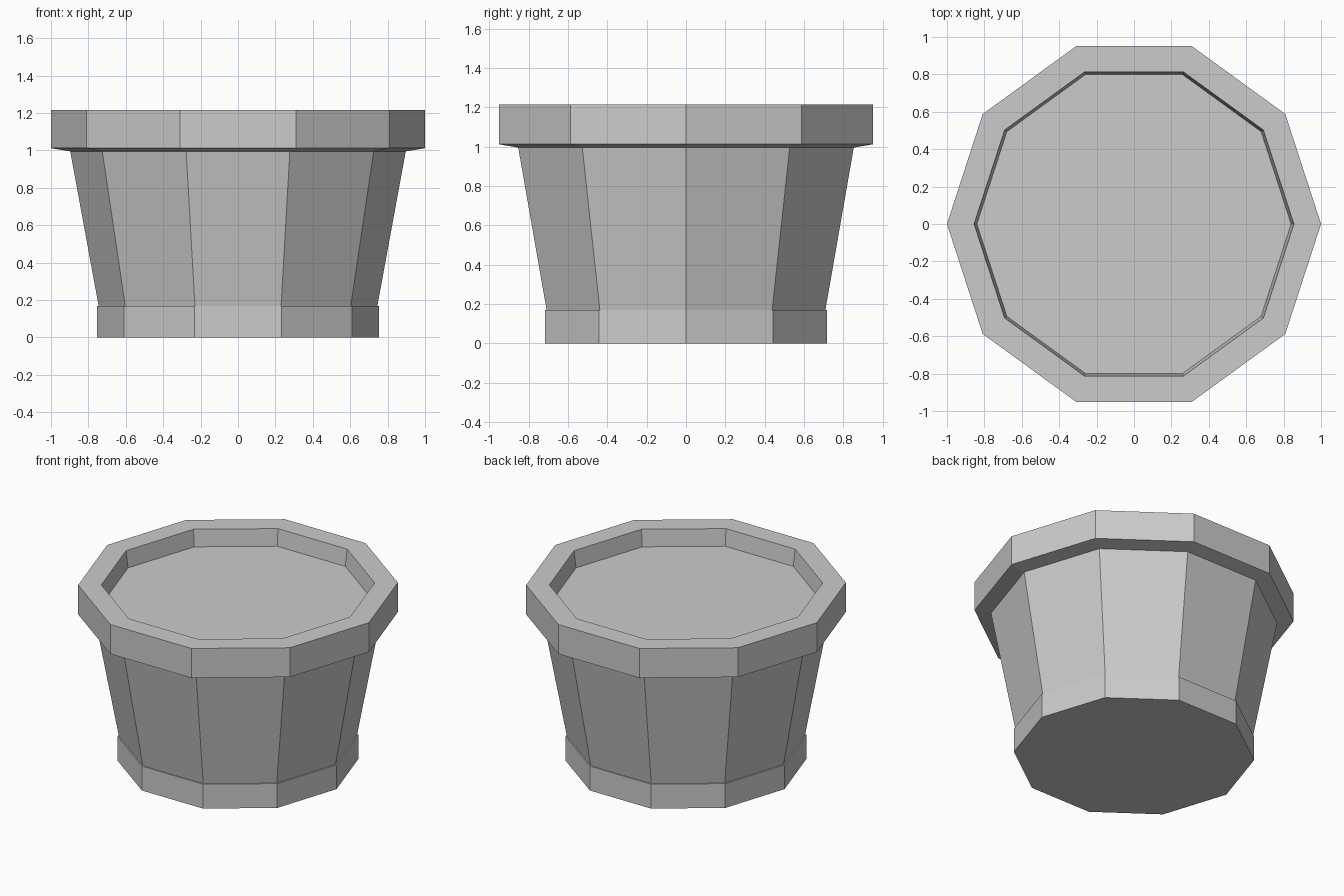
import bpy
import bmesh
from math import cos, sin, tau

cube = bpy.data.objects.get("Cube")
if cube:
    bpy.data.objects.remove(cube, do_unlink=True)

SIDES = 10

grey = bpy.data.materials.new("plain grey")
grey.use_nodes = True
colour = (0.6, 0.6, 0.6, 1)
grey.diffuse_color = colour
grey.node_tree.nodes["Principled BSDF"].inputs["Base Color"].default_value = colour


def lathe(name, profile):
    """Turn a (radius, height) profile into a closed, flat-sided solid."""
    bm = bmesh.new()
    rings = [[bm.verts.new((r * cos(tau * i / SIDES), r * sin(tau * i / SIDES), z))
              for i in range(SIDES)] for r, z in profile]
    for low, high in zip(rings, rings[1:]):
        for i in range(SIDES):
            j = (i + 1) % SIDES
            bm.faces.new((low[i], low[j], high[j], high[i]))
    bm.faces.new(rings[0][::-1])
    bm.faces.new(rings[-1])
    mesh = bpy.data.meshes.new(name)
    bm.to_mesh(mesh)
    bm.free()
    mesh.materials.append(grey)
    obj = bpy.data.objects.new(name, mesh)
    bpy.context.collection.objects.link(obj)
    return obj


# One continuous pot: foot band, flared wall, overhanging rim, sunken soil
lathe("plant_pot", [
    (0.753, 0), (0.753, 0.168),
    (0.745, 0.168), (0.897, 0.995),
    (1, 1.012), (1, 1.215),
    (0.855, 1.215), (0.84, 1.1),
])
